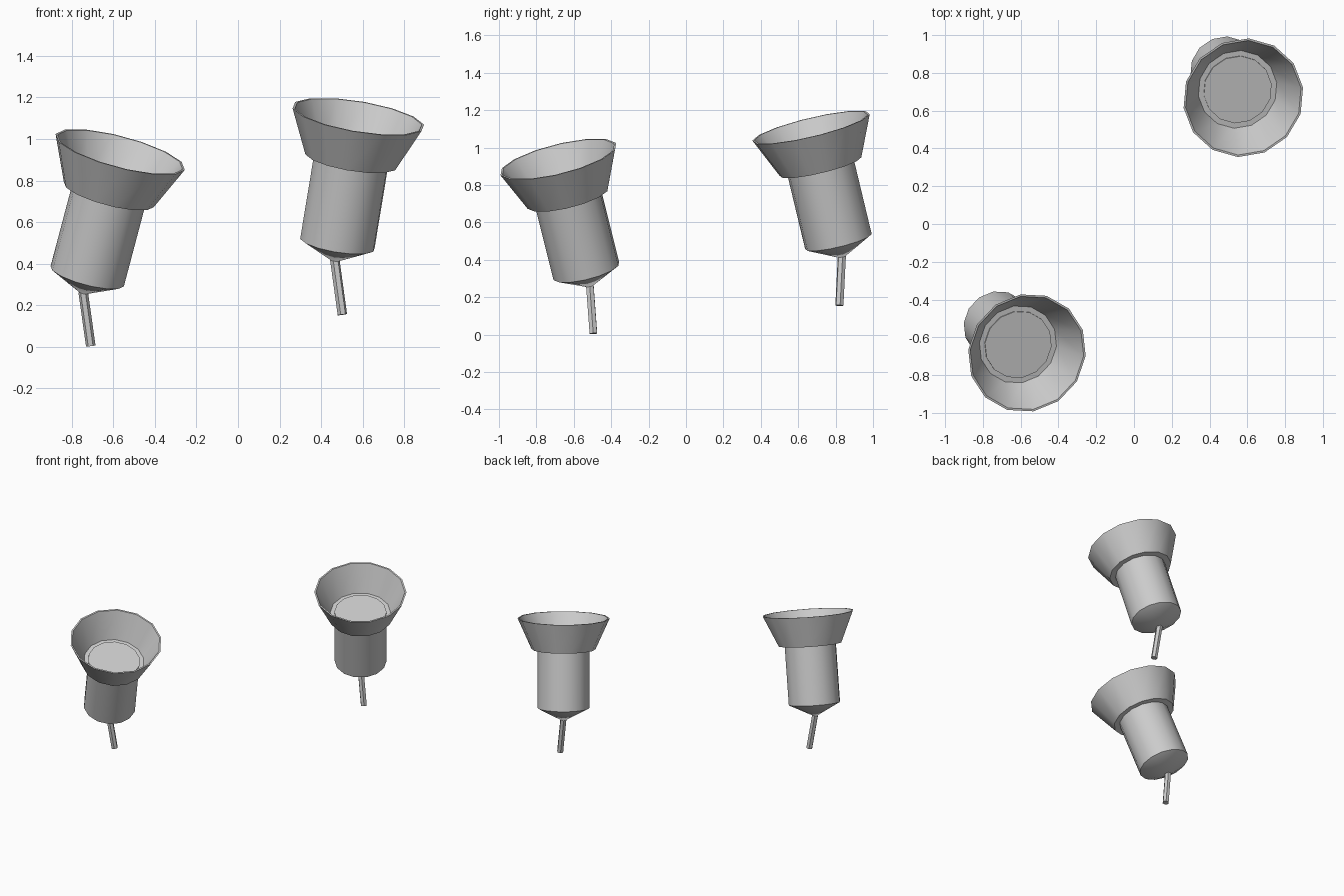
import bpy, bmesh, math
from mathutils import Vector, Matrix

if "Cube" in bpy.data.objects:
    bpy.data.objects.remove(bpy.data.objects["Cube"])

SIDES = 14


def lathe(name, profile, frame, sides, closed=False):
    """Spin (radius, height) points about the local z axis of frame."""
    bm = bmesh.new()
    rings = []
    for r, h in profile:
        if r == 0:
            rings.append([bm.verts.new((0, 0, h))] * sides)
        else:
            rings.append([bm.verts.new((r * math.cos(2 * math.pi * i / sides),
                                        r * math.sin(2 * math.pi * i / sides), h))
                          for i in range(sides)])
    pairs = list(zip(rings, rings[1:]))
    if closed:
        pairs.append((rings[-1], rings[0]))
    for a, b in pairs:
        for i in range(sides):
            j = (i + 1) % sides
            quad = list(dict.fromkeys((a[i], a[j], b[j], b[i])))
            bm.faces.new(quad)
    bmesh.ops.recalc_face_normals(bm, faces=bm.faces)
    mesh = bpy.data.meshes.new(name)
    bm.to_mesh(mesh)
    bm.free()
    obj = bpy.data.objects.new(name, mesh)
    bpy.context.collection.objects.link(obj)
    obj.matrix_world = frame
    bpy.ops.object.select_all(action='DESELECT')
    obj.select_set(True)
    bpy.context.view_layer.objects.active = obj
    bpy.ops.object.shade_smooth_by_angle(angle=math.radians(30))
    return obj


def frame_along(origin, direction):
    rot = Vector(direction).to_track_quat('Z', 'Y').to_matrix().to_4x4()
    return Matrix.Translation(origin) @ rot


def fitting(tag, base, axis, stem_end):
    frame = frame_along(base, axis)
    # Solid body with a pointed lower end
    lathe("body_" + tag, [(0, -0.095), (0.183, 0), (0.183, 0.452), (0, 0.452)],
          frame, SIDES)
    # Open flared cup with a thin wall and a flat floor ring
    lathe("flared_cup_" + tag,
          [(0.178, 0.418), (0.225, 0.418), (0.323, 0.636),
           (0.312, 0.636), (0.212, 0.444), (0.178, 0.444)],
          frame, SIDES, closed=True)
    # Thin stem leaving the tip at its own angle
    tip = frame @ Vector((0, 0, -0.08))
    end = Vector(stem_end)
    length = (tip - end).length
    lathe("stem_" + tag, [(0, 0), (0.023, 0), (0.023, length), (0, length)],
          frame_along(end, tip - end), 6)


fitting("left", (-0.725, -0.533, 0.34), (0.265, -0.25, 1), (-0.708, -0.495, 0.005))
fitting("right", (0.478, 0.815, 0.497), (0.165, -0.24, 1), (0.502, 0.82, 0.155))
